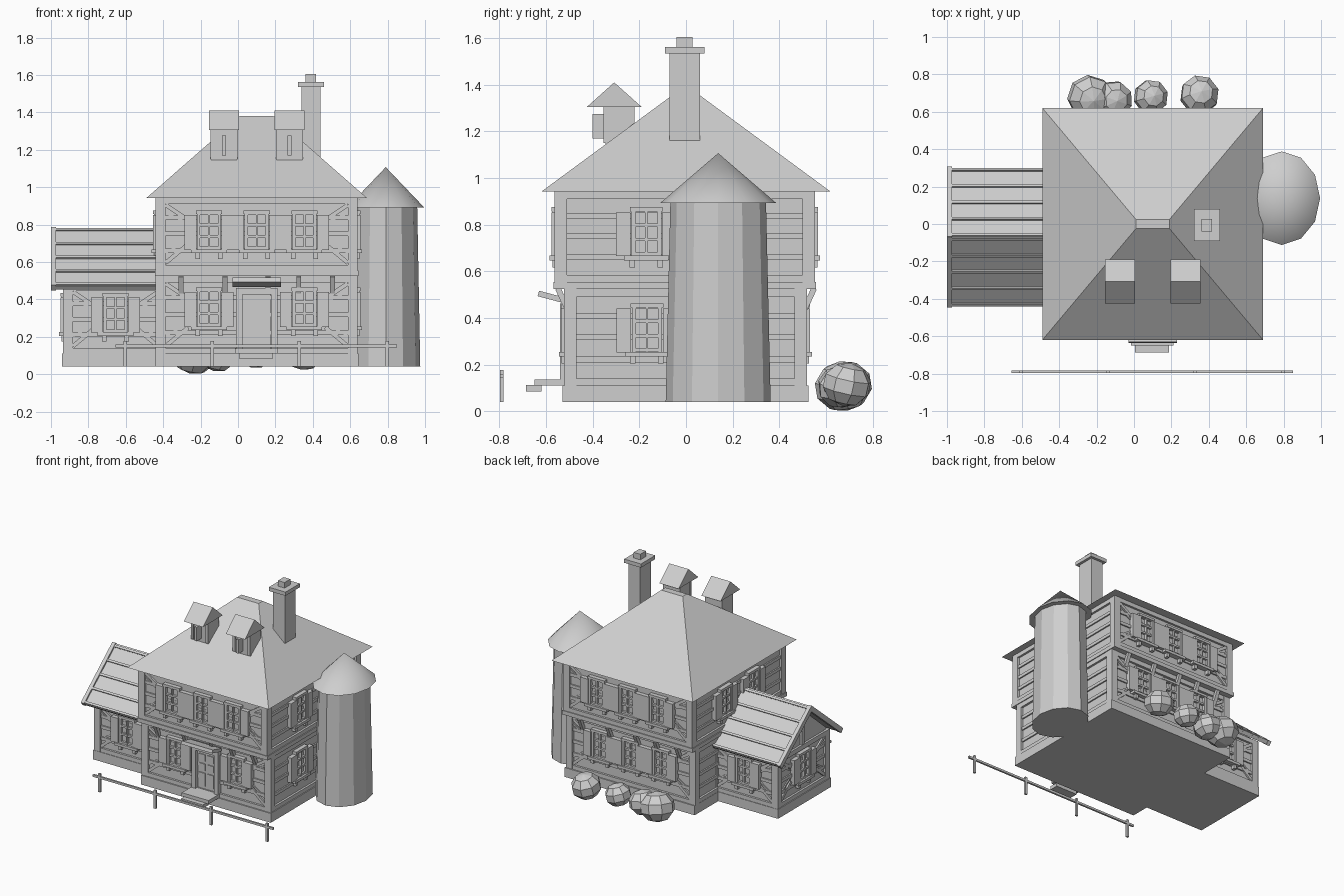
import bpy, bmesh, math
from mathutils import Matrix, Vector

if "Cube" in bpy.data.objects:
    bpy.data.objects.remove(bpy.data.objects["Cube"])

grey = bpy.data.materials.new("plain_grey")
grey.diffuse_color = (0.62, 0.62, 0.62, 1)
grey.use_nodes = True
grey.node_tree.nodes["Principled BSDF"].inputs["Base Color"].default_value = grey.diffuse_color
parts = {}
I = Matrix.Identity(4)


def mesh_of(name):
    return parts.setdefault(name, bmesh.new())


def box(name, x, y, z, M=I):
    """Box from (min, max) pairs, placed by matrix M."""
    c = Vector([(a + b) / 2 for a, b in (x, y, z)])
    s = [abs(b - a) for a, b in (x, y, z)]
    bmesh.ops.create_cube(mesh_of(name), size=1, matrix=M @ Matrix.Translation(c) @ Matrix.Diagonal((*s, 1)))


def beam(name, a, b, y, w, M):
    """Slanted timber on a wall from (u, z) to (u, z)."""
    a, b = Vector(a), Vector(b)
    d, c = b - a, (a + b) / 2
    T = M @ Matrix.Translation((c.x, 0, c.y)) @ Matrix.Rotation(-math.atan2(d.y, d.x), 4, 'Y')
    box(name, (-d.length / 2, d.length / 2), y, (-w / 2, w / 2), T)


def hull(name, pts):
    bm = mesh_of(name)
    r = bmesh.ops.convex_hull(bm, input=[bm.verts.new(p) for p in pts])
    bmesh.ops.dissolve_limit(bm, angle_limit=0.01, verts=bm.verts[:], edges=bm.edges[:])


def window(M, d, u, z):
    """Six-pane window with shutters and sill; z is the sash bottom."""
    h, w = 0.20, 0.065
    out = -d - 0.028
    box("window_panes", (u - w, u + w), (-d - 0.008, -d), (z, z + h), M)
    for k in (-1, 0, 1):
        t = 0.005 if k == 0 else 0.009
        c = u + k * (w - 0.009)
        box("window_frames", (c - t, c + t), (out, -d), (z, z + h), M)
    for k in range(4):
        c = z + 0.008 + k * (h - 0.016) / 3
        box("window_frames", (u - w, u + w), (out + 0.003, -d), (c - 0.007, c + 0.007), M)
    for s in (-1, 1):
        a, b = sorted((u + s * (w + 0.003), u + s * (w + 0.066)))
        box("shutters", (a, b), (out - 0.004, -d), (z - 0.002, z + 0.185), M)
        c = u + s * 0.06
        box("window_sills", (c - 0.012, c + 0.012), (out, -d), (z - 0.05, z - 0.015), M)
    box("window_sills", (u - 0.095, u + 0.095), (out - 0.012, -d), (z - 0.02, z), M)
    box("window_frames", (u - 0.07, u + 0.07), (out - 0.004, -d), (z + h - 0.01, z + h + 0.008), M)


def facade(M, d, hw, z0, z1, wins, wz, braces=True):
    """Timber framing on a wall lying at local y = -d, half width hw."""
    Y = (-d - 0.016, -d)
    inner = hw - 0.035
    for s in (-1, 1):
        box("corner_posts", tuple(sorted((s * (hw + 0.016), s * inner))), (-d - 0.018, -d + 0.03), (z0, z1), M)
        if braces:
            e = inner - 0.12
            for za, zb in ((z1 - 0.04, z1 - 0.12), (z0 + 0.04, z0 + 0.14)):
                beam("braces", (s * inner, za), (s * e, zb), (-d - 0.012, -d), 0.022, M)
                beam("braces", (s * inner, za + (zb - za) * 0.5), (s * e, zb + (zb - za) * 0.3), (-d - 0.008, -d), 0.012, M)
    for a, b in ((z0, z0 + 0.03), (z1 - 0.035, z1)):
        box("wall_beams", (-hw, hw), Y, (a, b), M)
    for f in (0.27, 0.5, 0.72):
        c = z0 + f * (z1 - z0)
        box("wall_rails", (-inner, inner), (-d - 0.01, -d), (c - 0.012, c + 0.012), M)
    for u in wins:
        window(M, d, u, wz)


def side(cx, cy, deg):
    return Matrix.Translation((cx, cy, 0)) @ Matrix.Rotation(math.radians(deg), 4, 'Z')


# Foundations and wall cores
box("foundation", (-0.44, 0.645), (-0.53, 0.525), (0.04, 0.11))
box("annex_foundation", (-0.94, -0.43), (-0.385, 0.245), (0.04, 0.11))
box("ground_floor_walls", (-0.422, 0.622), (-0.505, 0.50), (0.10, 0.54))
box("upper_floor_walls", (-0.422, 0.622), (-0.545, 0.535), (0.53, 0.95))
box("floor_band", (-0.445, 0.645), (-0.568, 0.558), (0.525, 0.555))

# Timber faces of both floors: front, right, back, left
three = (-0.255, 0, 0.255)
for z0, z1, wz, dy in ((0.11, 0.525, 0.255, 0.5025), (0.555, 0.945, 0.667, 0.54)):
    low = z0 < 0.5
    cy = -0.0025 if low else -0.005
    facade(side(0.1, cy, 0), dy, 0.522, z0, z1, (-0.255, 0.255) if low else three, wz)
    facade(side(0.1, cy, 90), 0.522, dy, z0, z1, (-0.165,), wz, False)
    facade(side(0.1, cy, 180), dy, 0.522, z0, z1, three, wz)
    facade(side(0.1, cy, 270), 0.522, dy, z0, z1, () if low else (-0.165, 0.165), wz, False)

# Brackets under the overhang, front and back
for deg in (0, 180):
    for u in (-0.405, -0.17, 0.06, 0.225, 0.405):
        M = side(0.1, 0, deg) @ Matrix.Translation((u, -0.53, 0.485)) @ Matrix.Rotation(math.radians(25), 4, 'X')
        box("overhang_brackets", (-0.013, 0.013), (-0.012, 0.012), (-0.055, 0.045), M)

# Main hipped roof
hull("main_roof", [(x, y, 0.942) for x in (-0.49, 0.69) for y in (-0.62, 0.62)]
     + [(x, y, 1.38) for x in (0.01, 0.19) for y in (-0.025, 0.025)])

# Chimney
box("chimney", (0.34, 0.44), (-0.07, 0.06), (1.10, 1.54))
box("chimney_cap", (0.32, 0.46), (-0.09, 0.08), (1.535, 1.563))
box("chimney_pot", (0.362, 0.417), (-0.04, 0.028), (1.56, 1.605))

# Two dormers
for x in (-0.075, 0.275):
    box("dormers", (x - 0.07, x + 0.07), (-0.345, -0.22), (1.145, 1.32))
    for s in (-1, 1):
        box("dormer_frames", (x + s * 0.062 - 0.01, x + s * 0.062 + 0.01), (-0.353, -0.335), (1.15, 1.31))
    box("dormer_frames", (x - 0.07, x + 0.07), (-0.353, -0.335), (1.295, 1.312))
    box("dormer_window_posts", (x - 0.01, x + 0.01), (-0.40, -0.34), (1.17, 1.275))
    hull("dormer_roofs", [(x + s * 0.08, y, z) for s in (-1, 1)
                          for y, z in ((-0.425, 1.305), (-0.19, 1.305), (-0.308, 1.41))])

# Annex with gable end
ry = -0.07
hull("annex_walls", [(x, ry + y, z) for x in (-0.915, -0.42)
                     for y, z in ((-0.295, 0.10), (0.295, 0.10), (-0.295, 0.49), (0.295, 0.49), (0, 0.74))])
facade(side(-0.655, ry, 0), 0.295, 0.262, 0.11, 0.48, (0,), 0.225)
facade(side(-0.655, ry, 180), 0.295, 0.262, 0.11, 0.48, (0,), 0.225)
facade(side(-0.655, ry, 270), 0.262, 0.295, 0.11, 0.48, (0,), 0.225)
G = side(-0.655, ry, 270)
box("gable_post", (-0.015, 0.015), (-0.276, -0.26), (0.48, 0.73), G)

# Annex roof: sloping boards with battens and end boards
slope = math.atan2(0.31, 0.372)
length = math.hypot(0.31, 0.372)
for s in (-1, 1):
    M = Matrix.Translation((0, ry, 0.785)) @ Matrix.Rotation(-s * slope, 4, 'X')
    box("annex_roof", (-0.975, -0.43), (0, s * length), (-0.028, -0.008), M)
    for k in range(5):
        c = s * length * (0.02 + 0.235 * k)
        box("roof_battens", (-0.975, -0.43), (c, c + s * 0.016), (-0.01, 0.002), M)
    box("roof_end_boards", (-1.0, -0.972), (0, s * (length + 0.003)), (-0.032, 0.004), M)

# Door with posts, panels, awning and steps
box("door", (0.025, 0.175), (-0.515, -0.50), (0.13, 0.43))
for s in (-1, 1):
    box("door_posts", (0.1 + s * 0.093 - 0.017, 0.1 + s * 0.093 + 0.017), (-0.54, -0.50), (0.11, 0.46))
    for z0, z1 in ((0.16, 0.26), (0.28, 0.33), (0.35, 0.40)):
        c = 0.1 + s * 0.035
        box("door_panels", (c - 0.025, c + 0.025), (-0.522, -0.51), (z0, z1))
box("door_posts", (-0.01, 0.21), (-0.54, -0.50), (0.425, 0.462))
M = Matrix.Translation((0.1, -0.58, 0.491)) @ Matrix.Rotation(math.radians(-15), 4, 'X')
box("door_awning", (-0.13, 0.13), (-0.055, 0.055), (-0.012, 0.012), M)
box("door_steps", (-0.015, 0.21), (-0.65, -0.52), (0.11, 0.137))
box("door_steps", (0.005, 0.187), (-0.687, -0.62), (0.085, 0.112))

# Round side tower with conical roof, oval in plan
for name, r1, r2, z0, z1 in (("tower", 0.225, 0.205, 0.04, 0.90), ("tower_roof", 0.25, 0, 0.892, 1.107)):
    M = Matrix.Translation((0.79, 0.138, (z0 + z1) / 2)) @ Matrix.Diagonal((0.82, 1, 1, 1))
    bmesh.ops.create_cone(mesh_of(name), cap_ends=True, segments=12, radius1=r1, radius2=r2, depth=z1 - z0, matrix=M)

# Low fence
box("fence_rail", (-0.655, 0.85), (-0.797, -0.783), (0.142, 0.158))
for x in (-0.602, -0.137, 0.328, 0.797):
    box("fence_posts", (x - 0.009, x + 0.009), (-0.797, -0.782), (0.04, 0.178))

# Faceted bushes
for x, y, z, r in ((-0.235, 0.675, 0.108, 0.125), (-0.11, 0.665, 0.105, 0.105),
                   (0.09, 0.68, 0.115, 0.095), (0.35, 0.69, 0.115, 0.108)):
    M = (Matrix.Translation((x, y, z)) @ Matrix.Rotation(x * 3, 4, 'Z') @ Matrix.Rotation(0.25, 4, 'Y')
         @ Matrix.Diagonal((1, 1, 0.87, 1)))
    bmesh.ops.create_uvsphere(mesh_of("bushes"), u_segments=8, v_segments=5, radius=r, matrix=M)

# Turn every collected part into an object
for name, bm in parts.items():
    bmesh.ops.recalc_face_normals(bm, faces=bm.faces[:])
    me = bpy.data.meshes.new(name)
    if name == "tower_roof":
        for f in bm.faces:
            f.smooth = len(f.verts) == 3
        for e in bm.edges:
            e.smooth = all(f.smooth for f in e.link_faces)
    bm.to_mesh(me)
    bm.free()
    me.materials.append(grey)
    bpy.context.collection.objects.link(bpy.data.objects.new(name, me))
